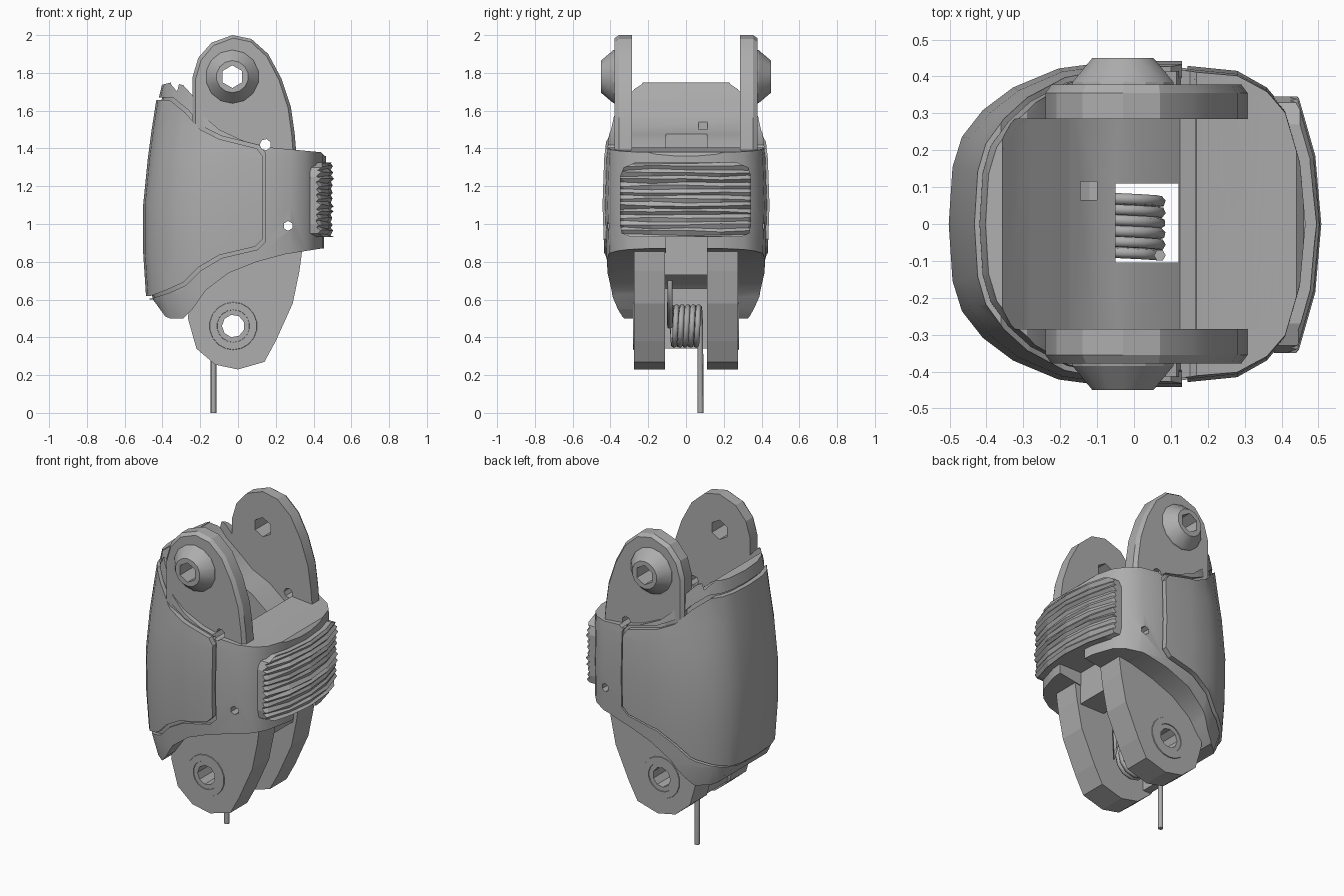
import bpy, bmesh, random
from math import sin, cos, pi

random.seed(4)
cube = bpy.data.objects.get("Cube")
if cube:
    bpy.data.objects.remove(cube)

grey = bpy.data.materials.new("plain grey")
grey.use_nodes = True
grey.diffuse_color = (0.42, 0.42, 0.42, 1)
grey.node_tree.nodes["Principled BSDF"].inputs["Base Color"].default_value = (0.42, 0.42, 0.42, 1)


def solid(name, rings):
    """Closed solid lofted through rings of points."""
    bm = bmesh.new()
    loops = [[bm.verts.new(p) for p in ring] for ring in rings]
    n = len(loops[0])
    for a, b in zip(loops, loops[1:]):
        for i in range(n):
            j = (i + 1) % n
            bm.faces.new((a[i], a[j], b[j], b[i]))
    bm.faces.new(loops[0])
    bm.faces.new(loops[-1])
    bmesh.ops.recalc_face_normals(bm, faces=bm.faces)
    mesh = bpy.data.meshes.new(name)
    bm.to_mesh(mesh)
    bm.free()
    obj = bpy.data.objects.new(name, mesh)
    bpy.context.collection.objects.link(obj)
    mesh.materials.append(grey)
    return obj


def prism(name, profile, y0=-0.7, y1=0.7):
    return solid(name, [[(x, y, z) for x, z in profile] for y in (y0, y1)])


def box(name, x0, x1, y0, y1, z0, z1):
    return prism(name, [(x0, z0), (x1, z0), (x1, z1), (x0, z1)], y0, y1)


def turned(name, cx, cz, steps, sides):
    """Round part on a y axis, steps are (y, radius)."""
    angles = [2 * pi * (i + 0.5) / sides for i in range(sides)]
    return solid(name, [[(cx + r * cos(a), y, cz + r * sin(a)) for a in angles] for y, r in steps])


def cut(obj, cutters, operation='DIFFERENCE'):
    for c in cutters:
        c.hide_render = True
        m = obj.modifiers.new("cut", 'BOOLEAN')
        m.operation, m.object, m.solver = operation, c, 'EXACT'
    dg = bpy.context.evaluated_depsgraph_get()
    mesh = bpy.data.meshes.new_from_object(obj.evaluated_get(dg))
    obj.modifiers.clear()
    obj.data = mesh
    return obj


def smooth(obj, angle=0.5):
    bpy.ops.object.select_all(action='DESELECT')
    obj.select_set(True)
    bpy.context.view_layer.objects.active = obj
    bpy.ops.object.shade_smooth_by_angle(angle=angle)


def lerp_table(table, z):
    for a, b in zip(table, table[1:]):
        if z <= b[0]:
            t = max(0, (z - a[0]) / (b[0] - a[0]))
            return [p + (q - p) * t for p, q in zip(a[1:], b[1:])]
    return table[-1][1:]


# Plan outline of the housing, and how its back and width change with height
half = [(-.49, 0), (-.48, .15), (-.455, .23), (-.4, .3), (-.32, .36), (-.2, .41), (-.05, .43),
        (.13, .43), (.28, .415), (.36, .37), (.41, .31), (.45, .17), (.465, 0)]
plan = half + [(x, -y) for x, y in half[-2:0:-1]]
taper = [(.45, .84, .92), (.62, .97, .95), (.85, 1, .98), (1.1, 1, 1), (1.35, .95, .98),
         (1.5, .91, .94), (1.66, .86, .92), (1.8, .79, .9)]


def plan_ring(z, grow, jitter=0.0):
    back, width = lerp_table(taper, z)
    return [(x * (back if x < 0 else 1) * (1 + grow / .48),
             y * width * (1 + grow / .43),
             z + random.uniform(-jitter, jitter)) for x, y in plan]


def housing(name, grow, profile):
    obj = solid(name, [plan_ring(t[0], grow) for t in taper])
    side = prism("side_cutter", profile)
    cut(obj, [side], 'INTERSECT')
    bpy.data.objects.remove(side)
    return obj


body_side = [(-.7, .6), (-.45, .6), (-.385, .51), (-.36, .5), (-.29, .5), (-.24, .55), (-.17, .65),
             (-.05, .74), (.1, .8), (.25, .84), (.44, .87), (.7, .88), (.7, 1.33), (.46, 1.36),
             (.44, 1.38), (.17, 1.405), (.03, 1.44), (-.1, 1.5), (-.18, 1.57), (-.24, 1.68),
             (-.29, 1.735), (-.35, 1.75), (-.39, 1.74), (-.7, 1.65)]
panel_side = [(-.7, .62), (-.46, .62), (-.38, .65), (-.29, .69), (-.21, .77), (-.1, .835), (.09, .88),
              (.13, .92), (.13, 1.36), (.1, 1.4), (-.1, 1.45), (-.2, 1.5), (-.28, 1.59),
              (-.36, 1.655), (-.7, 1.66)]
gap = .015
panel_gap = [(x + (gap if x > -.4 else 0), z + (gap if z > 1.1 else -gap)) for x, z in panel_side]

# Cutters: knuckle channel, vertical slot, front notch, pin bores, cord holes
channel = prism("channel_cutter", [(-.37, 1.9), (-.355, 1.74), (-.28, 1.65), (-.18, 1.57),
                                   (-.05, 1.5), (.125, 1.36), (.165, 1.39), (.17, 1.9)], -.285, .285)
slot = box("slot_cutter", -.05, .12, -.105, .11, .1, 1.9)
notch = box("notch_cutter", .3, .7, -.105, .11, .6, .93)
pocket = box("pocket_cutter", -.145, -.1, .065, .115, 1.46, 1.7)
top_bore = turned("top_bore_cutter", -.03, 1.78, [(-.6, .06), (.6, .06)], 6)
low_bore = turned("low_bore_cutter", -.025, .46, [(-.6, .06), (.6, .06)], 9)
cord_hole = turned("cord_hole_cutter", .145, 1.42, [(-.6, .03), (.6, .03)], 7)
small_hole = turned("small_hole_cutter", .265, .99, [(-.6, .026), (.6, .026)], 6)
body_cutters = [channel, slot, notch, pocket, cord_hole, small_hole]

# Housing: inner core, outer shell with a panel opening, raised wrap-around panel
core = cut(housing("housing_core", -.02, body_side), body_cutters)
opening = prism("opening_cutter", panel_gap)
shell = cut(housing("housing_shell", 0, body_side), [opening] + body_cutters)
panel = cut(housing("wrap_panel", .012, panel_side), [channel, slot])
for part in (core, shell, panel):
    smooth(part)

# Ridged grip pad on the front end
rows = 25
grip = solid("grip_pad", [plan_ring(.91 + .43 * i / rows, .03 + (.012 if i % 2 else -.004) * random.uniform(.4, 1.2),
                                    .006) for i in range(rows + 1)])
pad = [(-.35, 1.0), (-.34, .95), (-.29, .93), (.29, .93), (.335, .95), (.345, 1.0),
       (.345, 1.25), (.33, 1.3), (.27, 1.325), (-.27, 1.325), (-.33, 1.3), (-.35, 1.25)]
pad_cutter = solid("pad_cutter", [[(x, y, z) for y, z in pad] for x in (.38, .7)])
cut(grip, [pad_cutter], 'INTERSECT')
cut(grip, [small_hole])

# Upper arms with cone bosses, lower legs with washers
arm_side = [(-.24, 1.36), (-.24, 1.78), (-.21, 1.88), (-.14, 1.96), (-.03, 2.0), (.07, 1.98),
            (.16, 1.9), (.23, 1.77), (.28, 1.62), (.3, 1.48), (.31, 1.36)]
leg_side = [(-.2, .9), (-.25, .66), (-.265, .5), (-.22, .34), (-.12, .255), (0, .23), (.14, .27),
            (.2, .38), (.29, .58), (.325, .75), (.345, .9)]
for s, side in ((1, "back"), (-1, "front")):
    rings = [[(.03 + (x - .03) * k, s * y, 1.36 + (z - 1.36) * q) for x, z in arm_side]
             for y, k, q in ((.285, 1, 1), (.355, 1, 1), (.378, .94, .975))]
    arm = cut(solid(side + "_upper_arm", rings), [top_bore, cord_hole])
    boss = turned(side + "_boss", -.03, 1.78, [(s * .36, .145), (s * .385, .14), (s * .45, .085)], 14)
    cut(boss, [top_bore])
    leg = prism(side + "_lower_leg", leg_side, s * .11, s * .275)
    cut(leg, [low_bore])
    washer = turned(side + "_washer", -.025, .46, [(s * .27, .128), (s * .28, .125)], 18)
    recess = turned("recess_cutter", -.025, .46, [(s * .272, .085), (s * .3, .09)], 18)
    cut(washer, [low_bore, recess])
    bpy.data.objects.remove(recess)
    for p in (arm, boss):
        smooth(p, .4)

# Webs joining the lower legs
box("front_web", .13, .3, -.115, .115, .73, .95)
box("rear_web", -.21, -.16, -.115, .115, .34, .72)

# Torsion spring with two straight ends
turns, steps = 5.5, 12
count = int(turns * steps)
path = [(-.12, -.085, .7)]
for i in range(count + 1):
    a = 2 * pi * i / steps
    path.append((-.03 + .1 * cos(a), -.085 + .16 * i / count, .46 + .1 * sin(a)))
path = path[1:]
path.insert(0, (.07, -.085, .7))
path.append((-.13, .077, 0))
curve = bpy.data.curves.new("torsion_spring", 'CURVE')
curve.dimensions = '3D'
curve.bevel_depth = .016
curve.bevel_resolution = 1
curve.use_fill_caps = True
spline = curve.splines.new('POLY')
spline.points.add(len(path) - 1)
for point, co in zip(spline.points, path):
    point.co = (*co, 1)
curve.materials.append(grey)
spring = bpy.data.objects.new("torsion_spring", curve)
bpy.context.collection.objects.link(spring)

# Remove the helper solids
for o in list(bpy.data.objects):
    if o.name.endswith("_cutter"):
        bpy.data.objects.remove(o)
